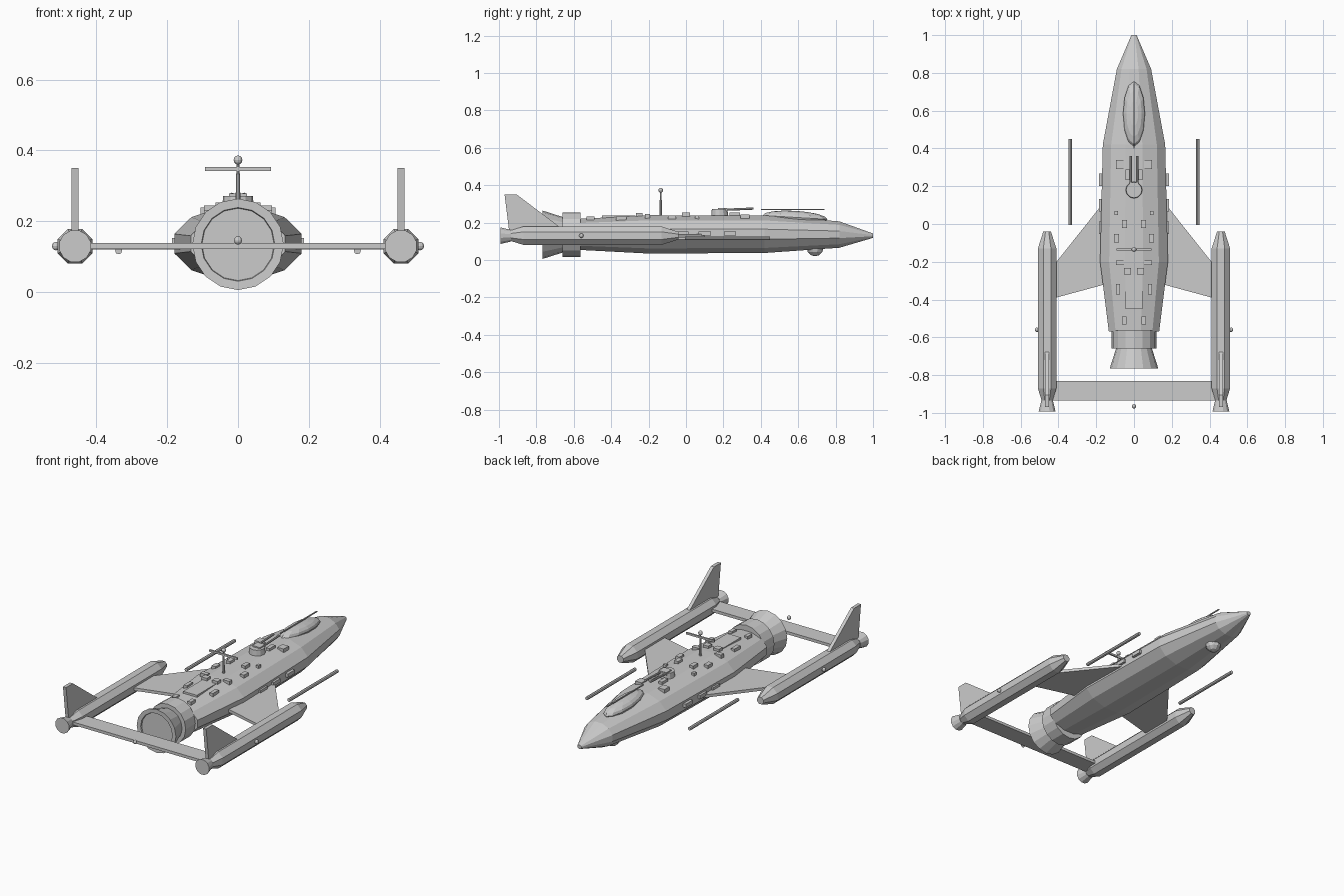
import bpy, bmesh
from math import sin, cos, pi
from mathutils import Vector, Matrix

cube = bpy.data.objects.get("Cube")
if cube:
    bpy.data.objects.remove(cube, do_unlink=True)

hull_grey = bpy.data.materials.new("hull_grey")
hull_grey.use_nodes = True
GREY = (0.6, 0.6, 0.6, 1)
hull_grey.diffuse_color = GREY
bsdf = next(n for n in hull_grey.node_tree.nodes if n.type == 'BSDF_PRINCIPLED')
bsdf.inputs["Base Color"].default_value = GREY


def finish(name, bm):
    bmesh.ops.recalc_face_normals(bm, faces=bm.faces)
    mesh = bpy.data.meshes.new(name)
    bm.to_mesh(mesh)
    bm.free()
    mesh.materials.append(hull_grey)
    obj = bpy.data.objects.new(name, mesh)
    bpy.context.collection.objects.link(obj)
    return obj


def loft(name, rings, sides, x=0, turn=0.5):
    """Skin rings of (y, half width, half height, centre z) along y."""
    bm = bmesh.new()
    loops = []
    for y, rx, rz, cz in rings:
        angles = [2 * pi * (i + turn) / sides for i in range(sides)]
        loops.append([bm.verts.new((x + rx * cos(a), y, cz + rz * sin(a))) for a in angles])
    for a, b in zip(loops, loops[1:]):
        for i in range(sides):
            j = (i + 1) % sides
            bm.faces.new((a[i], a[j], b[j], b[i]))
    bm.faces.new(loops[0])
    bm.faces.new(loops[-1])
    return finish(name, bm)


def box(name, centre, size):
    bm = bmesh.new()
    bmesh.ops.create_cube(bm, size=1, matrix=Matrix.Translation(centre) @ Matrix.Diagonal((*size, 1)))
    return finish(name, bm)


def rod(name, start, end, r1, r2=None, sides=8):
    a, b = Vector(start), Vector(end)
    turn = (b - a).to_track_quat('Z', 'Y').to_matrix().to_4x4()
    bm = bmesh.new()
    bmesh.ops.create_cone(bm, cap_ends=True, segments=sides, radius1=r1,
                          radius2=r1 if r2 is None else r2, depth=(b - a).length,
                          matrix=Matrix.Translation((a + b) / 2) @ turn)
    return finish(name, bm)


def ball(name, centre, radii, tilt=0, u=10, v=6):
    bm = bmesh.new()
    bmesh.ops.create_uvsphere(bm, u_segments=u, v_segments=v, radius=1,
                              matrix=Matrix.Translation(centre) @ Matrix.Rotation(tilt, 4, 'X')
                              @ Matrix.Diagonal((*radii, 1)))
    return finish(name, bm)


def plate(name, outline, offset):
    """Extrude a flat outline along an offset vector."""
    bm = bmesh.new()
    face = bm.faces.new([bm.verts.new(p) for p in outline])
    new = bmesh.ops.extrude_face_region(bm, geom=[face])["geom"]
    bmesh.ops.translate(bm, vec=offset, verts=[g for g in new if isinstance(g, bmesh.types.BMVert)])
    return finish(name, bm)


# Fuselage, tapering to the nose
HULL = [(-0.57, 0.138, 0.086, 0.137), (-0.2, 0.186, 0.106, 0.137), (0.42, 0.171, 0.104, 0.138),
        (0.82, 0.094, 0.073, 0.136), (1.0, 0.014, 0.012, 0.13)]
loft("fuselage", HULL, 12)


def hull_top(x, y):
    """Height of the twelve-sided hull above a point."""
    for a, b in zip(HULL, HULL[1:]):
        if a[0] <= y <= b[0]:
            t = (y - a[0]) / (b[0] - a[0])
            rx, rz, cz = (a[k] + (b[k] - a[k]) * t for k in (1, 2, 3))
            pts = [(rx * cos(q), rz * sin(q)) for q in (5 * pi / 12, pi / 4, pi / 12)]
            if abs(x) <= pts[0][0]:
                return cz + pts[0][1]
            for p, q in zip(pts, pts[1:]):
                if abs(x) <= q[0]:
                    return cz + p[1] + (q[1] - p[1]) * (abs(x) - p[0]) / (q[0] - p[0])
    return 0.137


# Main engine with a shallow recessed outlet
loft("engine_collar", [(y, 0.119, 0.119, 0.136) for y in (-0.66, -0.565)], 16, turn=0)
loft("engine_nozzle", [(y, r, r, 0.135) for y, r in
                       ((-0.757, 0.102), (-0.765, 0.104), (-0.766, 0.129), (-0.65, 0.092))], 16, turn=0)

# Canopy and its ridge
ball("canopy", (0, 0.583, 0.228), (0.058, 0.173, 0.035), tilt=-0.06, u=12, v=8)
box("canopy_ridge", (0, 0.57, 0.27), (0.006, 0.34, 0.006))
ball("chin_sensor", (0, 0.69, 0.065), (0.045, 0.045, 0.045))

# Twin gun turret
rod("turret_base", (0, 0.18, 0.22), (0, 0.18, 0.272), 0.046, 0.042, 12)
box("turret_block", (0, 0.195, 0.27), (0.05, 0.05, 0.018))

# Mast
rod("mast", (0, -0.135, 0.22), (0, -0.135, 0.37), 0.008, 0.004)
ball("mast_tip", (0, -0.135, 0.373), (0.013, 0.013, 0.013))
box("mast_crossbar", (0, -0.135, 0.348), (0.185, 0.01, 0.011))

# Deck panel and mirrored deck boxes: x, y, width, length
box("deck_panel", (0, -0.36, hull_top(0, -0.36)), (0.09, 0.18, 0.014))
DECK = [(0.075, 0.315, 0.042, 0.048), (0.032, 0.26, 0.024, 0.055), (0.093, 0.058, 0.018, 0.022),
        (0.05, 0, 0.026, 0.044), (0.093, -0.075, 0.027, 0.044), (0.075, -0.205, 0.042, 0.026),
        (0.035, -0.25, 0.036, 0.034), (0.085, -0.345, 0.022, 0.056), (0.052, -0.51, 0.022, 0.042)]

# Tail beam joining the pods
box("tail_beam", (0, -0.883, 0.13), (0.9, 0.105, 0.017))
ball("tail_light", (0, -0.965, 0.146), (0.012, 0.012, 0.012))

for side, s in (("left", 1), ("right", -1)):
    for i, (x, y, w, d) in enumerate(DECK):
        box(f"{side}_deck_box_{i + 1}", (s * x, y, hull_top(x, y) + 0.002), (w, d, 0.026))
    for y in (-0.02, 0.1, 0.235):
        box(f"{side}_side_box", (s * 0.174, y, 0.142), (0.024, 0.065, 0.022))
    rod(f"{side}_turret_barrel", (s * 0.017, 0.19, 0.268), (s * 0.017, 0.36, 0.275), 0.006)

    # Wing and the gun ahead of it
    plate(f"{side}_wing", [(s * x, y, 0.121) for x, y in
                           ((0.1, 0.19), (0.45, -0.25), (0.45, -0.4), (0.1, -0.305))], (0, 0, 0.017))
    rod(f"{side}_wing_gun", (s * 0.337, -0.005, 0.117), (s * 0.337, 0.45, 0.117), 0.01)

    # Pod, its nozzle, fin and lamp
    px = s * 0.46
    loft(f"{side}_pod", [(y, r, r, 0.13) for y, r in
                         ((-0.945, 0.028), (-0.87, 0.053), (-0.13, 0.053), (-0.04, 0.022))], 8, px)
    loft(f"{side}_pod_nozzle", [(y, r, r, 0.13) for y, r in
                                ((-0.992, 0.046), (-0.935, 0.032))], 12, px)
    plate(f"{side}_fin", [(px - 0.01, y, z) for y, z in
                          ((-0.66, 0.165), (-0.905, 0.35), (-0.97, 0.35), (-0.945, 0.15), (-0.66, 0.15))],
          (0.02, 0, 0))
    ball(f"{side}_pod_lamp", (s * 0.514, -0.56, 0.13), (0.012, 0.012, 0.012))
